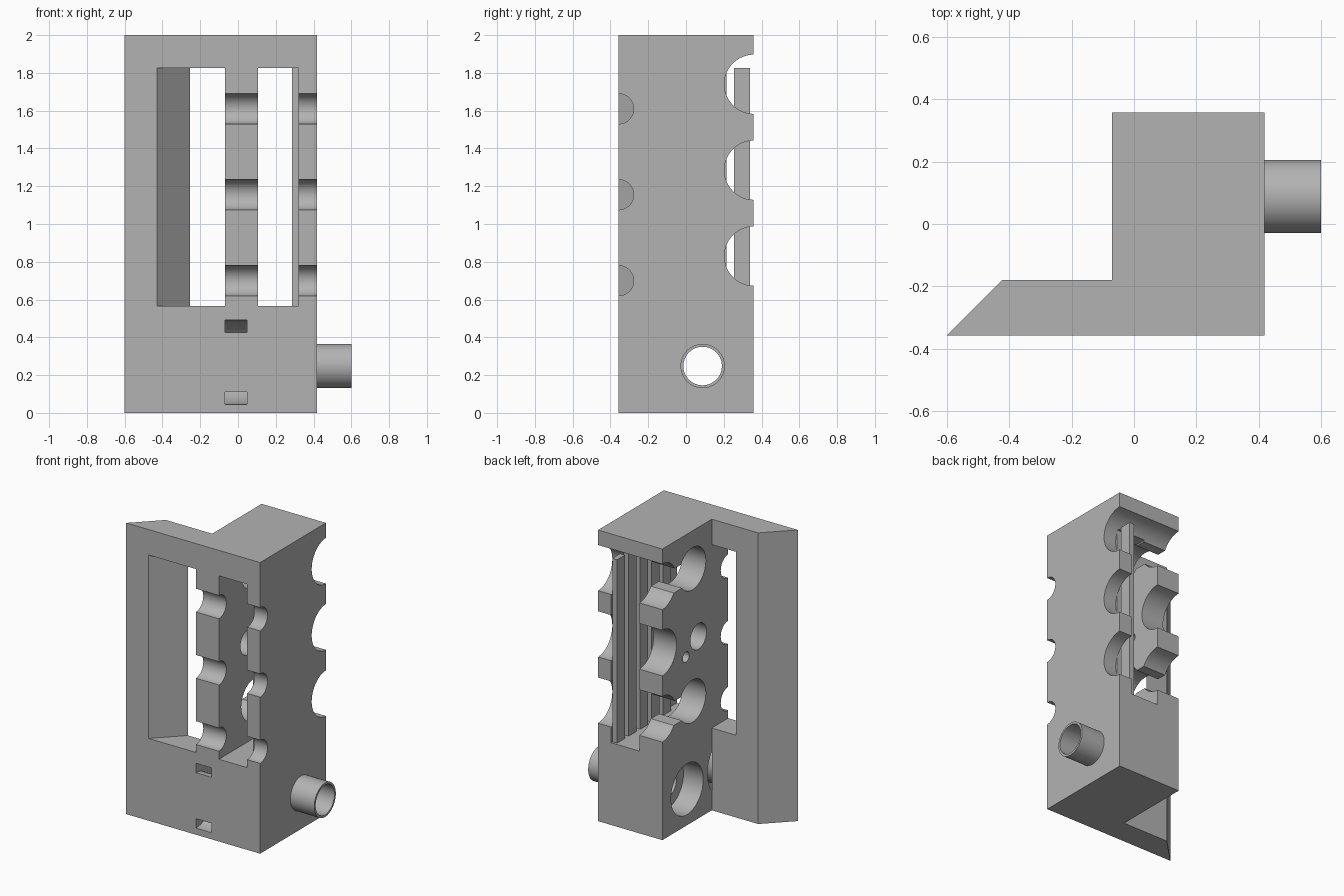
import bpy, bmesh, math

if "Cube" in bpy.data.objects:
    bpy.data.objects.remove(bpy.data.objects["Cube"])

grey = bpy.data.materials.new("plain grey")
grey.diffuse_color = (0.45, 0.45, 0.45, 1)
grey.use_nodes = True
grey.node_tree.nodes["Principled BSDF"].inputs["Base Color"].default_value = grey.diffuse_color


def prism(name, pts, axis, lo, hi):
    """Extrude a 2D outline: along z the points are (x, y), along y (x, z), along x (y, z)."""
    place = {"x": lambda a, b, c: (c, a, b),
             "y": lambda a, b, c: (a, c, b),
             "z": lambda a, b, c: (a, b, c)}[axis]
    bm = bmesh.new()
    base = bm.faces.new([bm.verts.new(place(a, b, lo)) for a, b in pts])
    out = bmesh.ops.extrude_face_region(bm, geom=[base])
    top = [v for v in out["geom"] if isinstance(v, bmesh.types.BMVert)]
    bmesh.ops.translate(bm, verts=top, vec=place(0, 0, hi - lo))
    bmesh.ops.recalc_face_normals(bm, faces=bm.faces)
    mesh = bpy.data.meshes.new(name)
    bm.to_mesh(mesh)
    bm.free()
    mesh.materials.append(grey)
    ob = bpy.data.objects.new(name, mesh)
    bpy.context.collection.objects.link(ob)
    return ob


def rect(a0, a1, b0, b1):
    return [(a0, b0), (a1, b0), (a1, b1), (a0, b1)]


def arc(a, b, r, start=0, end=360, n=64):
    steps = n if end - start == 360 else n + 1
    return [(a + r * math.cos(math.radians(start + (end - start) * i / n)),
             b + r * math.sin(math.radians(start + (end - start) * i / n)))
            for i in range(steps)]


def combine(target, tool, operation="DIFFERENCE"):
    mod = target.modifiers.new("combine", "BOOLEAN")
    mod.operation, mod.solver, mod.object = operation, "EXACT", tool
    bpy.context.view_layer.objects.active = target
    bpy.ops.object.modifier_apply(modifier=mod.name)
    bpy.data.objects.remove(tool)


# Main block: deep column plus thin front plate with a bevelled edge
body = prism("body", [(-.6, -.357), (.418, -.357), (.418, .357), (-.07, .357),
                      (-.07, -.18), (-.423, -.18)], "z", 0, 2)

# Side pipe
pipe_y, pipe_z = .088, .248
combine(body, prism("pipe", arc(pipe_y, pipe_z, .117), "x", .38, .6), "UNION")


def cut(pts, axis, lo, hi):
    combine(body, prism("cutter", pts, axis, lo, hi))


# Window with slanted left wall, and the slot through the column
cut([(-.473, -.4), (-.07, -.4), (-.07, -.14), (-.213, -.14)], "z", .565, 1.825)
cut(rect(.105, .32, .565, 1.825), "y", -.5, .5)

# Large scoops along the back, small grooves along the front
for z in (.83, 1.285, 1.74):
    cut(arc(.36, z, .157), "x", -.2, .6)
for z in (.7, 1.155, 1.61):
    cut(arc(-.357, z, .08, n=48), "x", -.1, .6)

# Openings through the inner wall
for z in (.83, 1.74):
    cut(arc(.03, z, .145), "x", -.2, .2)
    cut(rect(.03, .27, z - .09, z + .075), "x", -.2, .2)
cut(arc(-.035, 1.25, .088), "x", -.2, .2)
cut(arc(.1, 1.16, .035, n=32), "x", -.2, .2)

# Pipe bore and wide counterbore
cut(arc(pipe_y, pipe_z, .102), "x", -.3, .8)
cut(arc(pipe_y, pipe_z, .175), "x", -.3, .08)

# Curved strap channel opening twice on the front face
cut(arc(-.357, .268, .223, -100, 100, 48) + arc(-.357, .268, .158, -100, 100, 48)[::-1],
    "x", -.07, .048)

# Vertical ribs on the inside of the outer wall
for i in range(5):
    y = .255 - .125 * i
    prism("rib", rect(.285, .322, y, y + .085), "z", .56, 1.825)

for ob in bpy.context.collection.objects:
    ob.select_set(True)
bpy.context.view_layer.objects.active = body
bpy.ops.object.shade_smooth_by_angle(angle=math.radians(30))
